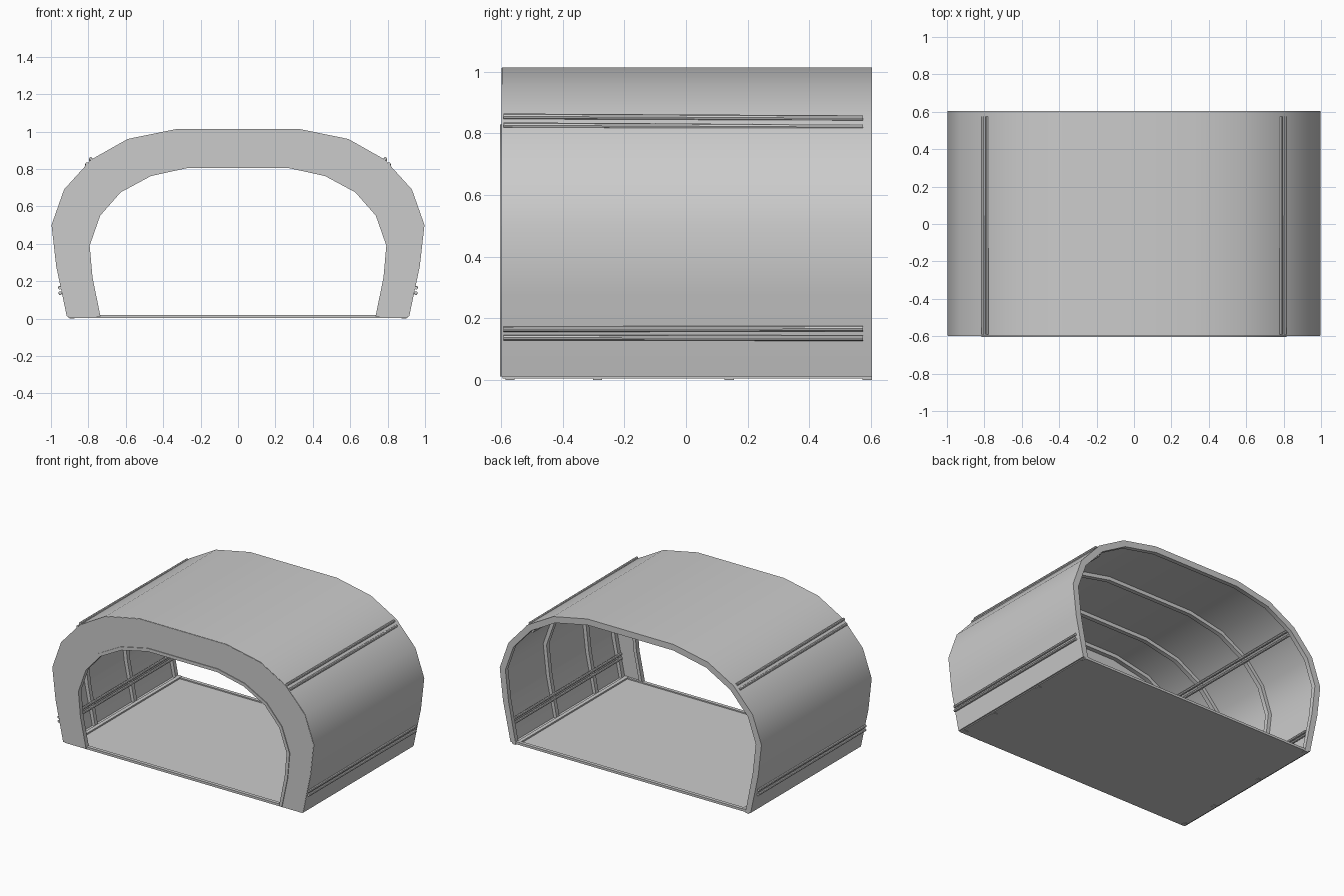
import bpy, bmesh, math
from mathutils import Vector

if "Cube" in bpy.data.objects:
    bpy.data.objects.remove(bpy.data.objects["Cube"])

# Right half of the arch profile (x, z), from the ground to the crown
HALF = [(0.915, 0.01), (0.972, 0.28), (0.997, 0.50), (0.93, 0.69),
        (0.785, 0.85), (0.59, 0.96), (0.33, 1.013)]
OPENING = [(0.735, 0.01), (0.778, 0.22), (0.793, 0.39), (0.737, 0.55),
           (0.627, 0.675), (0.465, 0.762), (0.265, 0.806)]


def arch(half):
    return half + [(-x, z) for x, z in reversed(half)]


def offset(pts, d, base=None):
    """Mitred inward offset of an open arch; the feet stay level at base."""
    v = [Vector(p) for p in pts]
    out = []
    for i, p in enumerate(v):
        ns = []
        for a, b in ((i - 1, i), (i, i + 1)):
            if a >= 0 and b < len(v):
                t = (v[b] - v[a]).normalized()
                ns.append(Vector((-t.y, t.x)))
        n = sum(ns, Vector((0, 0))).normalized()
        q = p + n * d / n.dot(ns[0])
        out.append((q.x, q.y))
    z = pts[0][1] if base is None else base
    out[0] = (out[0][0], z)
    out[-1] = (out[-1][0], z)
    return out


def band(name, outer, inner, y0, y1, smooth=True):
    """Solid arch between two profiles, from y0 to y1."""
    bm = bmesh.new()
    rings = [[bm.verts.new((x, y, z)) for x, z in prof]
             for prof, y in ((outer, y0), (outer, y1), (inner, y1), (inner, y0))]
    for k in range(4):
        a, b = rings[k], rings[(k + 1) % 4]
        for i in range(len(a) - 1):
            bm.faces.new((a[i], a[i + 1], b[i + 1], b[i]))
    for i in (0, -1):
        bm.faces.new([r[i] for r in rings])
    return finish(name, bm, smooth)


def finish(name, bm, smooth=False):
    bmesh.ops.recalc_face_normals(bm, faces=bm.faces)
    me = bpy.data.meshes.new(name)
    bm.to_mesh(me)
    bm.free()
    ob = bpy.data.objects.new(name, me)
    bpy.context.collection.objects.link(ob)
    if smooth:
        bpy.ops.object.select_all(action='DESELECT')
        ob.select_set(True)
        bpy.context.view_layer.objects.active = ob
        bpy.ops.object.shade_smooth_by_angle(angle=math.radians(40))
    return ob


def box(name, x0, x1, y0, y1, z0, z1):
    bm = bmesh.new()
    bmesh.ops.create_cube(bm, size=1)
    for v in bm.verts:
        v.co = Vector(((x0 + x1) / 2 + v.co.x * (x1 - x0),
                       (y0 + y1) / 2 + v.co.y * (y1 - y0),
                       (z0 + z1) / 2 + v.co.z * (z1 - z0)))
    return finish(name, bm)


def pole(name, a, b, r):
    a, b = Vector(a), Vector(b)
    bm = bmesh.new()
    bmesh.ops.create_cone(bm, cap_ends=True, segments=8, radius1=r, radius2=r,
                          depth=(b - a).length)
    rot = (b - a).to_track_quat('Z', 'Y')
    for v in bm.verts:
        v.co = (a + b) / 2 + rot @ v.co
    return finish(name, bm, True)


outer = arch(HALF)
opening = arch(OPENING)
lining = offset(outer, 0.017)

# Covering, front wall and the trim around the doorway
band("shell", outer, lining, -0.597, 0.603)
band("front_wall", offset(outer, 0.002), opening, -0.599, -0.587, False)
band("doorway_trim", offset(opening, -0.022), opening, -0.604, -0.572)

# Supporting ribs, with feet just below the shell
for i, y in enumerate((-0.571, -0.287, 0.14, 0.588)):
    band(f"rib_{i + 1}", offset(outer, 0.015, 0), offset(outer, 0.042, 0),
         y - 0.015, y + 0.015)

# Floor with a raised border
box("floor", -0.905, 0.905, -0.595, 0.60, 0.004, 0.012)
for y, n in ((-0.583, "front"), (0.588, "back")):
    box(f"floor_border_{n}", -0.88, 0.88, y - 0.012, y + 0.012, 0.006, 0.02)

for s, side in ((1, "right"), (-1, "left")):
    box(f"floor_border_{side}", s * 0.86 - 0.013, s * 0.86 + 0.013,
        -0.595, 0.60, 0.006, 0.022)
    # Paired rails clamped on the outside, slightly out of line
    for i, (x, z, dz) in enumerate(((0.788, 0.855, -0.006), (0.808, 0.826, -0.006),
                                    (0.953, 0.164, 0.002), (0.951, 0.137, -0.002))):
        pole(f"outer_rail_{side}_{i + 1}", (s * x, -0.592, z),
             (s * x, 0.575, z + dz), 0.009)
    # Matching rails inside
    for i, (x, z) in enumerate(((0.752, 0.822), (0.768, 0.798),
                                (0.905, 0.165), (0.900, 0.137))):
        pole(f"inner_rail_{side}_{i + 1}", (s * x, -0.585, z),
             (s * x, 0.575, z), 0.009)
